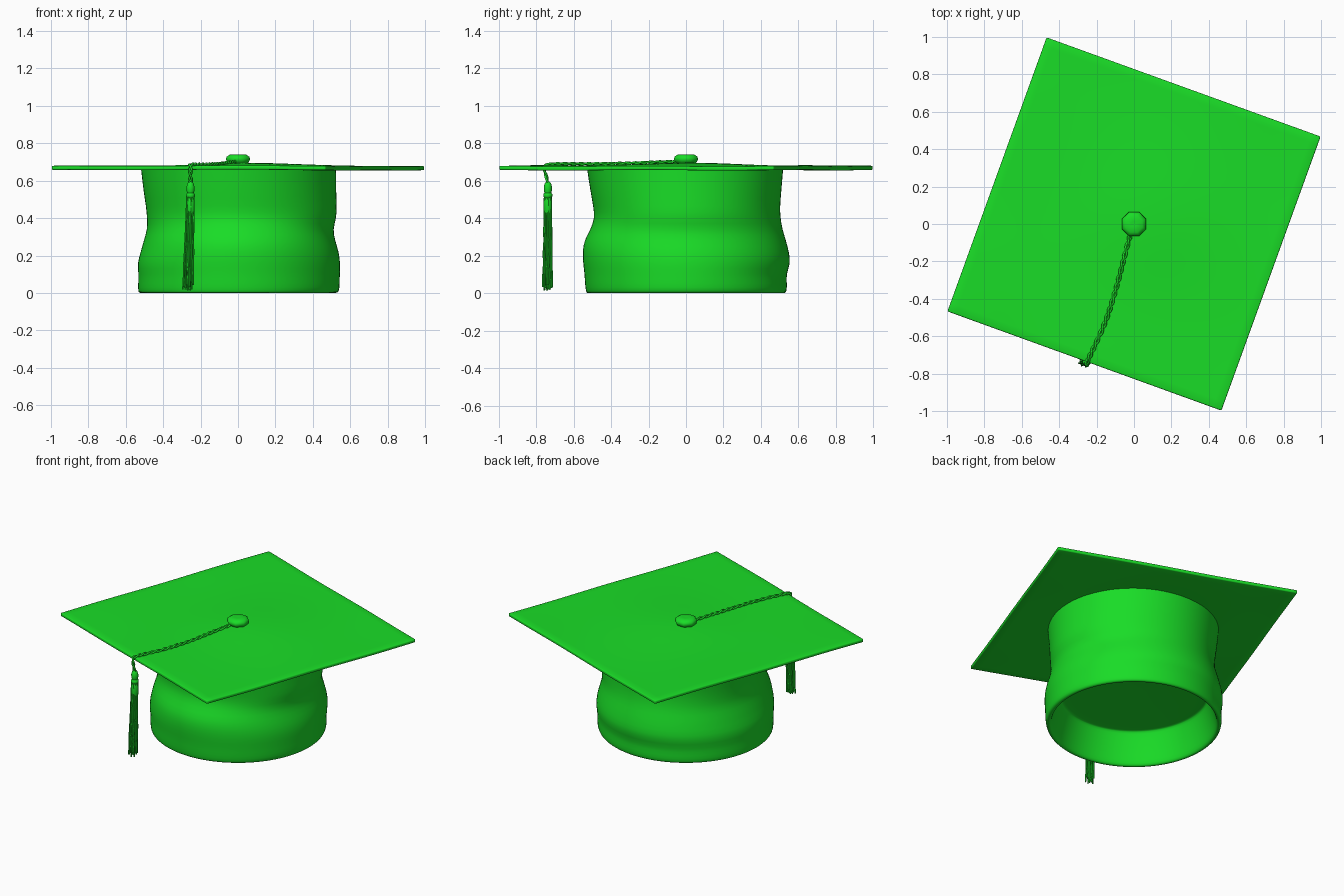
import bpy, bmesh, math, random
from mathutils import Vector

if "Cube" in bpy.data.objects:
    bpy.data.objects.remove(bpy.data.objects["Cube"])

random.seed(4)
green = bpy.data.materials.new("green_cloth")
green.diffuse_color = (0.01, 0.72, 0.02, 1)
green.use_nodes = True
green.node_tree.nodes["Principled BSDF"].inputs["Base Color"].default_value = green.diffuse_color


def finish(ob, angle=40):
    ob.data.materials.append(green)
    bpy.ops.object.select_all(action='DESELECT')
    ob.select_set(True)
    bpy.context.view_layer.objects.active = ob
    if ob.type == 'MESH':
        bpy.ops.object.shade_smooth_by_angle(angle=math.radians(angle))
    return ob


def mesh_object(name, bm):
    bmesh.ops.recalc_face_normals(bm, faces=bm.faces)
    me = bpy.data.meshes.new(name)
    bm.to_mesh(me)
    bm.free()
    ob = bpy.data.objects.new(name, me)
    bpy.context.collection.objects.link(ob)
    return ob


def loft(name, rings, close_start=False, close_end=False):
    bm = bmesh.new()
    loops = [[bm.verts.new(p) for p in r] for r in rings]
    n = len(loops[0])
    for a, b in zip(loops, loops[1:]):
        for i in range(n):
            j = (i + 1) % n
            bm.faces.new((a[i], a[j], b[j], b[i]))
    if close_start:
        bm.faces.new(loops[0])
    if close_end:
        bm.faces.new(loops[-1])
    return mesh_object(name, bm)


def circle(r, z, n, cx=0, cy=0):
    return [(cx + r * math.cos(2 * math.pi * i / n),
             cy + r * math.sin(2 * math.pi * i / n), z) for i in range(n)]


def strands(name, paths, radius):
    cu = bpy.data.curves.new(name, 'CURVE')
    cu.dimensions = '3D'
    cu.bevel_depth = radius
    cu.bevel_resolution = 1
    cu.use_fill_caps = True
    for path in paths:
        sp = cu.splines.new('POLY')
        sp.points.add(len(path) - 1)
        for p, co in zip(sp.points, path):
            p.co = (*co, 1)
    ob = bpy.data.objects.new(name, cu)
    bpy.context.collection.objects.link(ob)
    return finish(ob)


# Cap band: soft folds, given as radius to right, back, left and front per height
folds = [(0.67, .525, .52, .52, .53), (0.55, .526, .51, .507, .512),
         (0.46, .528, .502, .492, .495), (0.40, .528, .505, .487, .488),
         (0.34, .507, .515, .485, .510), (0.28, .52, .535, .505, .545),
         (0.22, .54, .55, .52, .553), (0.16, .548, .56, .54, .55),
         (0.10, .545, .535, .532, .542), (0.05, .545, .54, .535, .54),
         (0.01, .542, .538, .535, .535)]
N = 56
rings = []
for z, *radii in folds:
    ring = []
    for i in range(N):
        c, s = math.cos(2 * math.pi * i / N), math.sin(2 * math.pi * i / N)
        r = radii[0 if c > 0 else 2] * c * c + radii[1 if s > 0 else 3] * s * s
        ring.append((r * c, r * s, z))
    rings.append(ring)
# Rolled rim, inner wall and recessed ceiling
for r, z in ((.53, 0), (.515, 0), (.505, .01), (.495, .06), (.475, .14),
             (.457, .205), (.452, .212), (.43, .214), (.2, .216), (.02, .216)):
    rings.append(circle(r, z, N))
band = loft("cap_band", rings, close_end=True)
band.modifiers.new("smooth", 'SUBSURF').levels = 1
band.modifiers["smooth"].render_levels = 1
finish(band, 60)


# Square board, slightly wavy and raised in the middle
def board_top(x, y):
    hump = 0.016 * math.exp(-(x * x + y * y) / 0.12)
    wave = 0.003 * math.sin(5 * x + 2 * y) * math.cos(4 * y - x)
    return 0.679 + hump + wave


tilt = math.radians(-19.9)
bm = bmesh.new()
bmesh.ops.create_grid(bm, x_segments=32, y_segments=32, size=0.779)
for v in bm.verts:
    x, y = v.co.x, v.co.y
    v.co.x = x * math.cos(tilt) - y * math.sin(tilt)
    v.co.y = x * math.sin(tilt) + y * math.cos(tilt)
    v.co.z = board_top(v.co.x, v.co.y)
board = mesh_object("board", bm)
sol = board.modifiers.new("thickness", 'SOLIDIFY')
sol.thickness = 0.022
sol.offset = -1
bev = board.modifiers.new("soft_edge", 'BEVEL')
bev.width = 0.006
bev.segments = 2
bev.limit_method = 'ANGLE'
finish(board)

# Eight-sided button
profile = [(.045, .688), (.062, .698), (.07, .714), (.066, .728), (.048, .739), (.015, .738)]
button = loft("button", [[(x * math.cos(.39) - y * math.sin(.39),
                           x * math.sin(.39) + y * math.cos(.39), z)
                          for x, y, z in circle(r, z, 8)] for r, z in profile], True, True)
finish(button, 60)

# Twisted double cord across the board and over the edge
keys = [(-.015, -.04), (-.05, -.17), (-.10, -.36), (-.16, -.54), (-.245, -.725)]
path = [Vector((x, y, board_top(x, y) + .008)) for x, y in keys]
path += [Vector(p) for p in ((-.253, -.75, .68), (-.254, -.755, .655),
                             (-.254, -.745, .62), (-.254, -.737, .575))]
fine = []
for i in range(len(path) - 1):
    p0, p1, p2, p3 = (path[min(max(i + k, 0), len(path) - 1)] for k in (-1, 0, 1, 2))
    steps = max(3, int((p2 - p1).length / 0.008))
    for k in range(steps):
        t = k / steps
        fine.append(0.5 * (2 * p1 + (p2 - p0) * t + (2 * p0 - 5 * p1 + 4 * p2 - p3) * t * t
                           + (3 * p1 - p0 - 3 * p2 + p3) * t ** 3))
fine.append(path[-1])
cords = [[], []]
for i, p in enumerate(fine):
    d = (fine[min(i + 1, len(fine) - 1)] - fine[max(i - 1, 0)]).normalized()
    side = d.cross(Vector((.9, -.3, 0))).normalized()
    other = d.cross(side)
    a = i * 0.6
    off = other * math.cos(a) * .008 + side * math.sin(a) * .004
    cords[0].append(p + off)
    cords[1].append(p - off)
strands("cord", cords, 0.006)

# Tassel head with a wrapped neck
cx, cy = -.254, -.737
head = [(.008, .595), (.017, .585), (.022, .565), (.021, .545), (.018, .535),
        (.024, .528), (.024, .515), (.018, .508), (.022, .49), (.022, .44), (.010, .40)]
finish(loft("tassel_head", [circle(r, z, 12, cx, cy) for r, z in head], True, True))

# Tassel strands hanging with a slight lean to the left
threads = []
for k in range(26):
    a = 2.4 * k
    r = 0.027 * math.sqrt((k + .5) / 26)
    end = random.uniform(.012, .05)
    thread = []
    for j in range(9):
        t = j / 8
        spread = r * (.75 + .3 * t)
        wob = .003 * t
        thread.append((cx + spread * math.cos(a) - .012 * t + random.uniform(-wob, wob),
                       cy + spread * math.sin(a) * .95 + random.uniform(-wob, wob),
                       .52 + (end - .52) * t))
    threads.append(thread)
strands("tassel_strands", threads, 0.0042)
